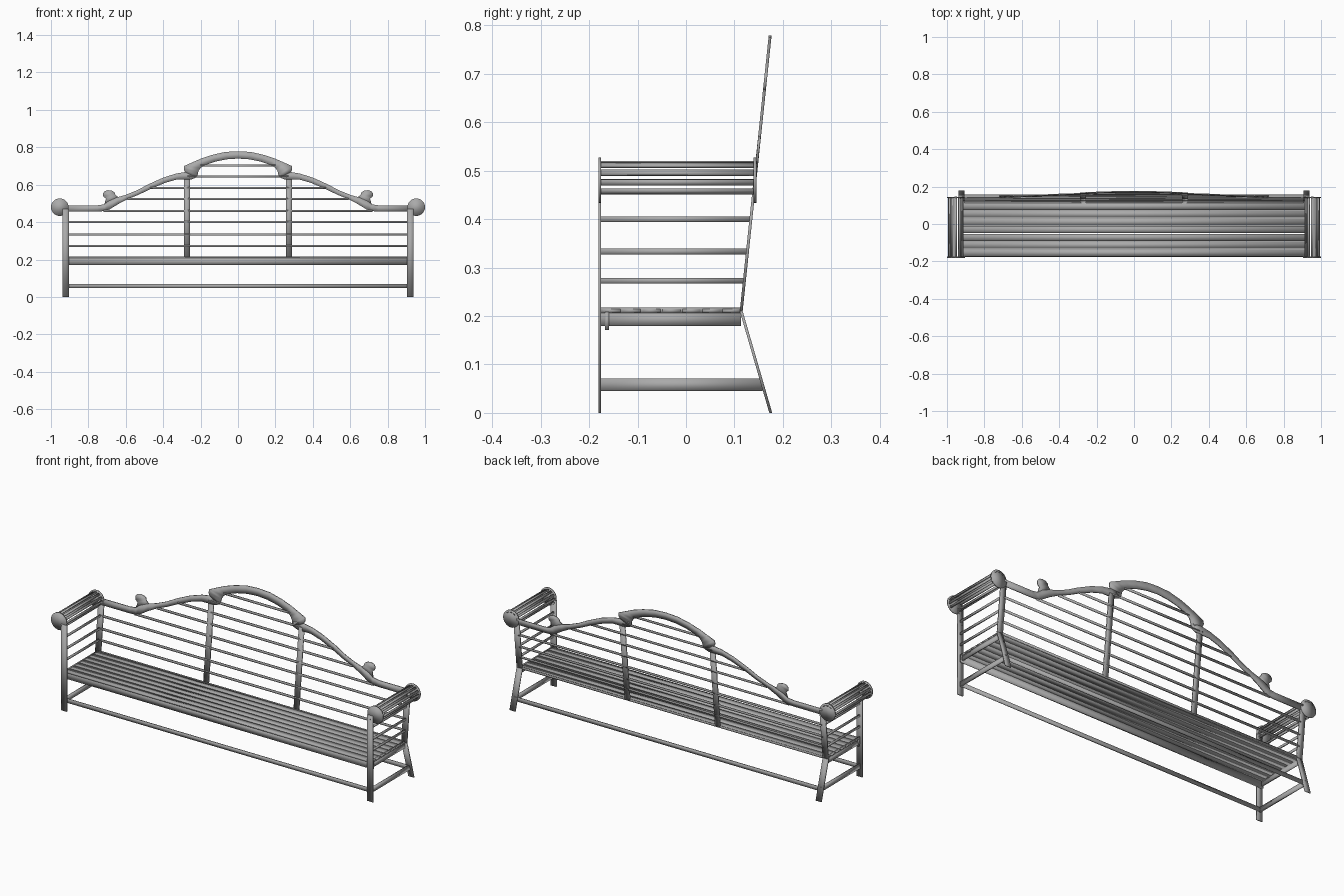
import bpy
import bmesh
import math
from mathutils import Vector

cube = bpy.data.objects.get("Cube")
if cube:
    bpy.data.objects.remove(cube, do_unlink=True)

grey = bpy.data.materials.new("plain_grey")
grey.use_nodes = True
COLOUR = (0.4, 0.4, 0.4, 1)
grey.diffuse_color = COLOUR
grey.node_tree.nodes["Principled BSDF"].inputs["Base Color"].default_value = COLOUR

FRONT_Y, THIN, LEG_X = -0.178, 0.006, 0.922
SEAT_Z, BACK_Y, LEAN = 0.21, 0.114, 0.105
ARM_X, ARM_Z, ARM_R = 0.953, 0.48, 0.047


def back_y(z):
    """Depth of the leaning back at height z."""
    return BACK_Y + (z - SEAT_Z) * LEAN


def make(name, verts, faces):
    mesh = bpy.data.meshes.new(name)
    mesh.from_pydata(verts, [], faces)
    bm = bmesh.new()
    bm.from_mesh(mesh)
    bmesh.ops.recalc_face_normals(bm, faces=bm.faces)
    bm.to_mesh(mesh)
    bm.free()
    mesh.materials.append(grey)
    for poly in mesh.polygons:
        poly.use_smooth = True
    obj = bpy.data.objects.new(name, mesh)
    bpy.context.collection.objects.link(obj)


def ribbon(name, pairs, depth):
    """Solid strip whose cross-sections run between pairs of points."""
    d = Vector(depth) / 2
    verts, faces = [], []
    for a, b in pairs:
        a, b = Vector(a), Vector(b)
        verts += [a - d, b - d, b + d, a + d]
    for i in range(len(pairs) - 1):
        for k in range(4):
            m = (k + 1) % 4
            faces.append((4 * i + k, 4 * i + m, 4 * i + 4 + m, 4 * i + 4 + k))
    n = len(verts)
    faces += [(3, 2, 1, 0), (n - 4, n - 3, n - 2, n - 1)]
    make(name, verts, faces)


def beam(name, start, end, width, depth):
    """Straight bar with a rectangular section given by two vectors."""
    w = Vector(width) / 2
    s, e = Vector(start), Vector(end)
    ribbon(name, [(s - w, s + w), (e - w, e + w)], depth)


def disc(name, x, y, z, radius):
    n = 24
    verts = [(x + radius * math.cos(math.tau * i / n), y + s * THIN / 2,
              z + radius * math.sin(math.tau * i / n)) for s in (-1, 1) for i in range(n)]
    faces = [tuple(range(n)), tuple(reversed(range(n, 2 * n)))]
    faces += [(i, i + n, (i + 1) % n + n, (i + 1) % n) for i in range(n)]
    make(name, verts, faces)


# Seat slats
for i in range(7):
    y = -0.154 + i * 0.0413
    beam(f"seat_slat_{i}", (-0.927, y, 0.211), (0.927, y, 0.211), (0, 0.037, 0), (0, 0, 0.008))

# Front apron and low stretchers at front and back
beam("front_apron", (-0.929, -0.163, 0.19), (0.929, -0.163, 0.19), (0, 0, 0.037), (0, 0.009, 0))
for label, y in (("front", -0.173), ("back", 0.155)):
    beam(f"{label}_stretcher", (-LEG_X, y, 0.058), (LEG_X, y, 0.058), (0, 0, 0.022), (0, THIN, 0))

# Horizontal back slats: height and half length
BACK_SLATS = [(0.212, 0.915), (0.273, 0.915), (0.333, 0.915), (0.4, 0.915), (0.46, 0.72),
              (0.524, 0.59), (0.583, 0.47), (0.645, 0.27), (0.702, 0.2)]
for i, (z, half) in enumerate(BACK_SLATS):
    y = back_y(z)
    beam(f"back_slat_{i}", (-half, y, z), (half, y, z), (0, 0.001, 0.011), (0, THIN, 0))

# Crown of the back: upper and lower edges over the right half, mirrored
CROWN = [(0, .779, 0, .74), (.07, .775, .06, .736), (.14, .759, .12, .724), (.2, .739, .17, .707),
         (.25, .717, .2, .69), (.288, .7, .212, .672), (.29, .682, .216, .65), (.283, .668, .224, .638)]
# Sloping side rail
WING = [(.224, .664, .226, .637), (.28, .668, .25, .628), (.33, .66, .33, .627), (.4, .638, .39, .61),
        (.48, .602, .47, .576), (.54, .57, .53, .547), (.6, .546, .59, .523), (.645, .533, .64, .497),
        (.69, .514, .685, .469), (.716, .495, .71, .459), (.75, .49, .75, .457), (.92, .49, .92, .457)]
# Small upturned horn on the side rail
HORN = [(.635, .53, .715, .495), (.655, .545, .706, .525), (.66, .56, .72, .537),
        (.675, .568, .722, .553), (.695, .571, .712, .566)]


def rail_pairs(points, side):
    return [((side * a, back_y(b), b), (side * c, back_y(d), d)) for a, b, c, d in points]


crown = rail_pairs(CROWN, -1)[:0:-1] + rail_pairs(CROWN, 1)
ribbon("back_crown", crown, (0, THIN, 0))

for side, label in ((1, "left"), (-1, "right")):
    x = side * LEG_X
    ribbon(f"{label}_back_rail", rail_pairs(WING, side), (0, THIN, 0))
    ribbon(f"{label}_back_horn", rail_pairs(HORN, side), (0, THIN * 0.9, 0))

    # Legs, posts and the upright dividing the back
    beam(f"{label}_front_leg", (x, FRONT_Y, 0), (x, FRONT_Y, 0.47), (0.035, 0, 0), (0, THIN, 0))
    beam(f"{label}_back_leg", (x, 0.175, 0), (x, BACK_Y, SEAT_Z), (0.034, 0, 0), (0, THIN, 0))
    beam(f"{label}_back_post", (x, BACK_Y, SEAT_Z), (x, back_y(0.48), 0.48),
         (0.034, 0, 0), (0, THIN, 0))
    u = side * 0.272
    beam(f"{label}_back_upright", (u, BACK_Y, SEAT_Z), (u, back_y(0.645), 0.645),
         (0.032, 0, 0), (0, THIN, 0))

    # Side rails under the seat and near the ground
    beam(f"{label}_side_apron", (x, FRONT_Y, 0.193), (x, BACK_Y, 0.193), (0, 0, 0.027), (0.008, 0, 0))
    beam(f"{label}_side_stretcher", (x, FRONT_Y, 0.058), (x, 0.158, 0.058),
         (0, 0, 0.026), (0.008, 0, 0))

    # Slats below the arm
    for i, z in enumerate((0.212, 0.273, 0.333, 0.4)):
        beam(f"{label}_arm_slat_{i}", (x, FRONT_Y, z), (x, back_y(z), z), (0, 0, 0.012), (0.006, 0, 0))

    # Rolled arm: end discs with slats running round them
    disc(f"{label}_arm_front_disc", side * ARM_X, FRONT_Y, ARM_Z, ARM_R)
    disc(f"{label}_arm_back_disc", side * ARM_X, back_y(ARM_Z), ARM_Z, ARM_R)
    for i in range(9):
        a = math.radians(90 + (i - 4) * 32)
        out = Vector((math.cos(a), 0, math.sin(a)))
        along = Vector((-out.z, 0, out.x))
        p = Vector((side * ARM_X, 0, ARM_Z)) + out * (ARM_R - 0.01)
        beam(f"{label}_arm_roll_slat_{i}", (p.x, FRONT_Y, p.z), (p.x, back_y(p.z), p.z),
             along * 0.012, out * 0.006)
